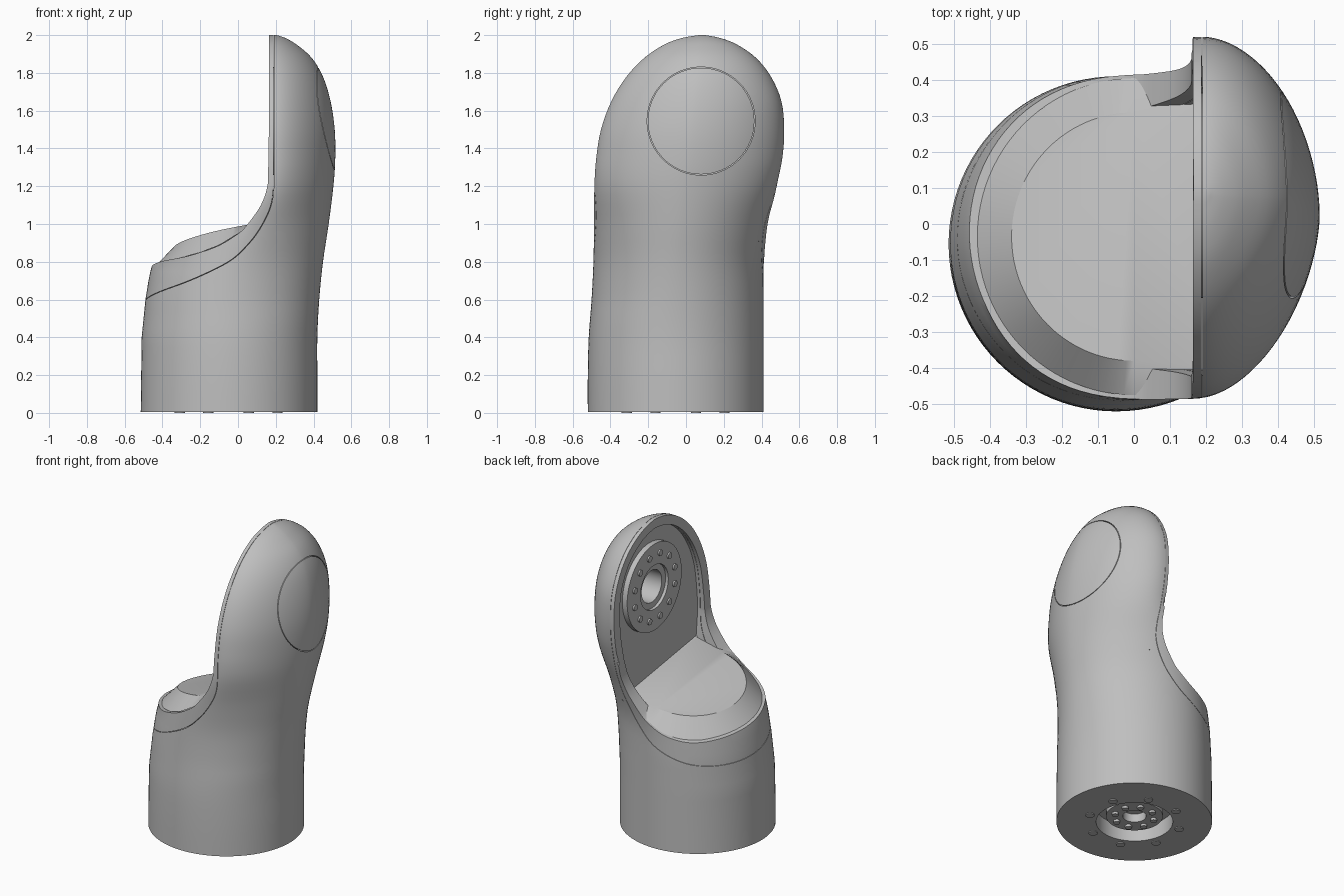
import bpy, bmesh, math
from mathutils import Matrix

cube = bpy.data.objects.get("Cube")
if cube:
    bpy.data.objects.remove(cube, do_unlink=True)

grey = bpy.data.materials.new("mid_grey")
grey.use_nodes = True
grey.diffuse_color = (0.52, 0.52, 0.52, 1)
for node in grey.node_tree.nodes:
    if node.type == 'BSDF_PRINCIPLED':
        node.inputs["Base Color"].default_value = (0.52, 0.52, 0.52, 1)


# ---------- helpers ----------
def interp(pairs, v):
    if v <= pairs[0][0]:
        return pairs[0][1]
    for (a, p), (b, q) in zip(pairs, pairs[1:]):
        if v <= b:
            return p + (q - p) * (v - a) / (b - a)
    return pairs[-1][1]


def smooth(points, steps=4):
    """Spline through points of any dimension."""
    pts = [points[0]] + list(points) + [points[-1]]
    out = []
    for p0, p1, p2, p3 in zip(pts, pts[1:], pts[2:], pts[3:]):
        for i in range(steps):
            t = i / steps
            out.append(tuple(
                b + 0.5 * t * (c - a + t * (2*a - 5*b + 4*c - d + t * (3*(b - c) + d - a)))
                for a, b, c, d in zip(p0, p1, p2, p3)))
    return out + [tuple(points[-1])]


def make(name, bm):
    bmesh.ops.recalc_face_normals(bm, faces=bm.faces)
    mesh = bpy.data.meshes.new(name)
    bm.to_mesh(mesh)
    bm.free()
    mesh.materials.append(grey)
    obj = bpy.data.objects.new(name, mesh)
    bpy.context.collection.objects.link(obj)
    return obj


def loft(name, rings, caps=(True, True)):
    bm = bmesh.new()
    loops = [[bm.verts.new(p) for p in ring] for ring in rings]
    n = len(loops[0])
    for a, b in zip(loops, loops[1:]):
        for i in range(n):
            j = (i + 1) % n
            bm.faces.new((a[i], a[j], b[j], b[i]))
    for loop, cap in zip((loops[0], loops[-1]), caps):
        if cap:
            bm.faces.new(loop)
    return make(name, bm)


def drop(y):
    """The shoulder falls away towards the back."""
    return 0.13 * (y + 0.5)


def prism_y(name, outline):
    return loft(name, [[(x, y, z - drop(y)) for x, z in outline] for y in (-0.9, 0.9)])


def cylinder(name, r, start, end, centre, axis, sides=64):
    """Cylinder along x (centre is y, z) or along z (centre is x, y)."""
    bm = bmesh.new()
    bmesh.ops.create_cone(bm, cap_ends=True, segments=sides, radius1=r, radius2=r, depth=end - start)
    mid = (start + end) / 2
    if axis == 'X':
        m = Matrix.Translation((mid, *centre)) @ Matrix.Rotation(math.pi / 2, 4, 'Y')
    else:
        m = Matrix.Translation((*centre, mid))
    bm.transform(m)
    return make(name, bm)


def cut(target, cutter, op='DIFFERENCE', keep=False):
    mod = target.modifiers.new("cut", 'BOOLEAN')
    mod.operation, mod.solver, mod.object = op, 'EXACT', cutter
    with bpy.context.temp_override(object=target, active_object=target):
        bpy.ops.object.modifier_apply(modifier=mod.name)
    if not keep:
        bpy.data.objects.remove(cutter, do_unlink=True)


def bolts(name, count, radius, head, start, end, centre, axis):
    for i in range(count):
        a = math.tau * (i + 0.5) / count
        c = (centre[0] + radius * math.cos(a), centre[1] + radius * math.sin(a))
        cylinder(f"{name}_{i + 1}", head, start, end, c, axis, 16)


# ---------- main form: height, back and front limits, outer limit ----------
SEAM = [(-0.7, 0.61), (-0.45, 0.66), (-0.25, 0.71), (-0.05, 0.80), (0.06, 0.90), (0.13, 1.0),
        (0.175, 1.1), (0.19, 1.2), (0.19, 1.3), (0.19, 1.5), (0.19, 2.3)]
RIM = [(-0.6, 0.83), (-0.45, 0.835), (-0.3, 0.838), (-0.2, 0.857), (-0.1, 0.89), (0, 0.95),
       (0.05, 1.0), (0.12, 1.1), (0.155, 1.2), (0.16, 1.3), (0.163, 1.5), (0.165, 2.3)]
ROWS = [(0.006, -0.52, 0.41, 0.42), (0.2, -0.52, 0.41, 0.42), (0.4, -0.515, 0.41, 0.42),
        (0.6, -0.5, 0.41, 0.43), (0.8, -0.49, 0.412, 0.45), (1.0, -0.487, 0.44, 0.48),
        (1.2, -0.485, 0.48, 0.505), (1.35, -0.475, 0.51, 0.515), (1.5, -0.45, 0.52, 0.512),
        (1.65, -0.395, 0.505, 0.49), (1.78, -0.315, 0.45, 0.45), (1.88, -0.22, 0.37, 0.39),
        (1.95, -0.115, 0.27, 0.31), (1.985, -0.02, 0.18, 0.25), (2.0, 0.07, 0.1, 0.205)]
LEFT = [(0, 0.465), (0.4, 0.46), (0.6, 0.44), (0.8, 0.425), (1.2, 0.6), (1.7, 0.5), (2.0, 0.1)]
MIDDLE = smooth([(0.6, -0.05), (0.8, -0.025), (1.0, 0.06), (1.1, 0.12), (1.2, 0.17), (1.3, 0.19)])
# Roundness of the outer quarters, from circular base to leaner arm
FRONT_POWER = [(0.5, 2), (1.3, 1.68)]
BACK_POWER = [(0.5, 2), (1.3, 1.85)]
form_rows = smooth(ROWS)


def section(z, y0, y1, xr, sides=96):
    xc, ym, half = interp(MIDDLE, z), (y0 + y1) / 2, (y1 - y0) / 2
    ring = []
    for i in range(sides):
        a = math.tau * i / sides
        c, s = math.cos(a), math.sin(a)
        if c > 0:
            e = 2 / interp(BACK_POWER if s > 0 else FRONT_POWER, z)
            x = xc + (xr - xc) * c ** e
            y = ym + half * math.copysign(abs(s) ** e, s)
        else:
            x = xc + interp(LEFT, z) * c
            y = min(ym + half * s, 0.42 + 5 * max(0, x - 0.13))
        ring.append((x, y, z))
    return ring


shell = loft("outer_shell", [section(*row) for row in form_rows])
cover = shell.copy()
cover.data = shell.data.copy()
cover.name = "inner_cover"
bpy.context.collection.objects.link(cover)

# Split the form along the seam, and trim the cover along its rim
seam, rim = smooth(SEAM, 6), smooth(RIM, 6)
cut(shell, prism_y("seam_cutter", seam + [(-0.7, 2.3)]))
gap = [(x - 0.002, z + 0.002) for x, z in seam]
cut(cover, prism_y("cover_band", gap + rim[::-1]), 'INTERSECT')

# Hollow in the flat inner face of the arm
back, front = [], []
for z, y0, y1, xr in form_rows:
    if z >= 0.84:
        mid, half = (y0 + y1) / 2, (y1 - y0) / 2 * interp([(0.84, 0.78), (1.2, 0.87)], z)
        h = z if z < 1.5 else 1.5 + (z - 1.5) * 0.88
        back.append((mid + half, h))
        front.append((mid - half, h))
hollow = loft("hollow_cutter", [[(x, y, z) for y, z in back + front[::-1]] for x in (-0.15, 0.21)])
cut(shell, hollow, keep=True)
cut(cover, hollow)

# Round cap outline on the outer side
HUB = (0.08, 1.545)
ring = cylinder("ring_cutter", 0.286, 0.36, 0.7, HUB, 'X')
cut(ring, cylinder("ring_core", 0.282, 0.3, 0.8, HUB, 'X'))
cut(shell, ring)

# Arm hub with stepped bore and bolts
hub = cylinder("arm_hub", 0.285, 0.175, 0.22, HUB, 'X')
cut(hub, cylinder("step_cutter", 0.145, 0.1, 0.195, HUB, 'X'))
bore = cylinder("bore_cutter", 0.105, 0.1, 0.34, HUB, 'X')
cut(hub, bore, keep=True)
cut(shell, bore)
bolts("arm_bolt", 12, 0.215, 0.02, 0.165, 0.185, HUB, 'X')

# Base socket with drive hub and bolts
BASE = (-0.05, -0.055)
cut(shell, cylinder("socket_cutter", 0.23, -0.1, 0.11, BASE, 'Z'))
drive = cylinder("base_hub", 0.17, 0.045, 0.12, BASE, 'Z')
cut(drive, cylinder("drive_bore", 0.07, 0, 0.1, BASE, 'Z'))
bolts("base_hub_bolt", 8, 0.12, 0.02, 0.03, 0.055, BASE, 'Z')
bolts("base_bolt", 8, 0.28, 0.027, 0, 0.02, BASE, 'Z')


# Raised lid on the shoulder, with a sloping border
def crown(x, y):
    return 0.935 + 0.18 * x - 0.15 * (y + 0.035)


def lid_ring(rx, ry, end_x, end_y, raised):
    pts = [(end_x, end_y)]
    for i in range(49):
        a = math.pi / 2 + math.pi * i / 48
        pts.append((rx * math.cos(a), ry * math.sin(a)))
    pts.append((end_x, -end_y))
    ring = []
    for x, y in pts:
        y -= 0.035
        z = crown(x, y)
        ring.append((x, y, z if raised else min(interp(RIM, x) - drop(y), z) + 0.002))
    return ring


loft("shoulder_lid", [lid_ring(0.435, 0.44, 0.2, 0.42, False),
                      lid_ring(0.34, 0.345, 0.23, 0.36, True)], (False, True))

# Smooth the curved surfaces, keeping real edges sharp
bpy.ops.object.select_all(action='DESELECT')
for obj in bpy.context.scene.objects:
    if obj.type == 'MESH' and grey.name in obj.data.materials:
        obj.select_set(True)
        bpy.context.view_layer.objects.active = obj
bpy.ops.object.shade_smooth_by_angle(angle=math.radians(27))
